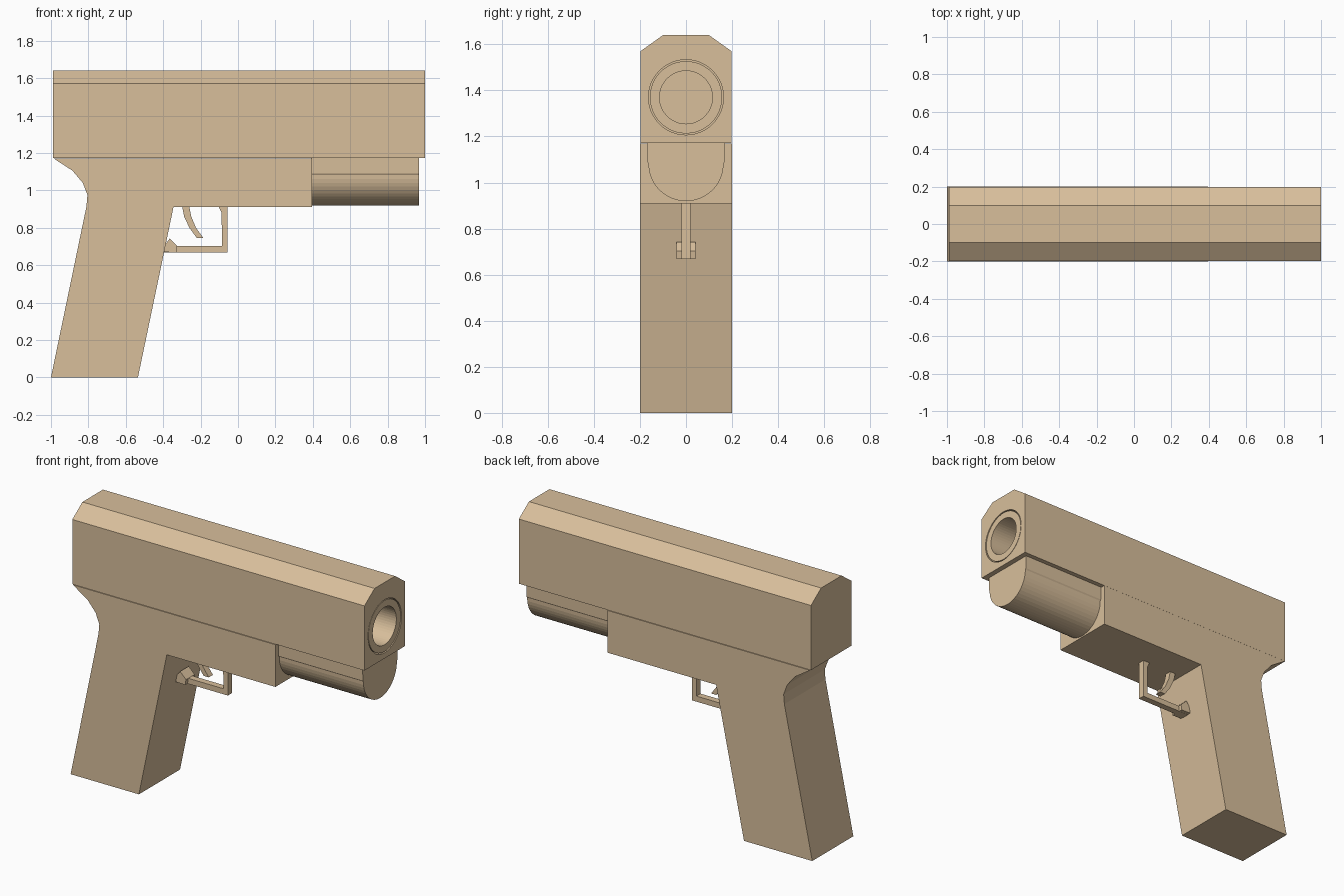
import bpy, bmesh, math
from mathutils import Vector

if "Cube" in bpy.data.objects:
    bpy.data.objects.remove(bpy.data.objects["Cube"])

tan = bpy.data.materials.new("tan")
tan.diffuse_color = (0.69, 0.52, 0.33, 1)
tan.use_nodes = True
tan.node_tree.nodes["Principled BSDF"].inputs["Base Color"].default_value = tan.diffuse_color


def extrude(name, pts, axis, a, b):
    """Closed prism: xz outline swept along y, or yz outline swept along x."""
    bm = bmesh.new()
    place = (lambda p: (p[0], a, p[1])) if axis == 'y' else (lambda p: (a, p[0], p[1]))
    face = bm.faces.new([bm.verts.new(place(p)) for p in pts])
    new = bmesh.ops.extrude_face_region(bm, geom=[face])["geom"]
    step = Vector((0, b - a, 0)) if axis == 'y' else Vector((b - a, 0, 0))
    bmesh.ops.translate(bm, vec=step, verts=[v for v in new if isinstance(v, bmesh.types.BMVert)])
    bmesh.ops.recalc_face_normals(bm, faces=bm.faces)
    mesh = bpy.data.meshes.new(name)
    bm.to_mesh(mesh)
    bm.free()
    obj = bpy.data.objects.new(name, mesh)
    mesh.materials.append(tan)
    bpy.context.collection.objects.link(obj)
    return obj


def arc(r, cz, start, end, n):
    angles = [math.radians(start + (end - start) * i / n) for i in range(n + 1)]
    return [(r * math.cos(t), cz + r * math.sin(t)) for t in angles]


def circle(r, n=48):
    return arc(r, 1.37, 0, 360, n)[:-1]


def cut(target, cutter):
    mod = target.modifiers.new("cut", 'BOOLEAN')
    mod.object = cutter
    mod.solver = 'EXACT'
    cutter.hide_render = True
    cutter.hide_viewport = True


# Upper slide with chamfered top and round muzzle opening
slide = extrude("slide", [(-.198, 1.172), (-.198, 1.57), (-.1, 1.64), (.1, 1.64),
                          (.198, 1.57), (.198, 1.172)], 'x', -.99, 1.0)
cut(slide, extrude("slide_cutter", circle(.163), 'x', 0.0, 1.1))

# Barrel tube sitting in the opening
barrel = extrude("barrel", circle(.157), 'x', -0.02, .998)
cut(barrel, extrude("bore_cutter", circle(.115), 'x', 0.05, 1.1))

# Frame and slanted grip in one outline
extrude("frame_and_grip", [(-1, 0), (-.535, 0), (-.345, .91), (.395, .91), (.395, 1.17),
                           (-.985, 1.17), (-.885, 1.105), (-.83, 1.04), (-.805, .975),
                           (-.81, .915)], 'y', -.2, .2)

# Rounded housing under the front of the slide
extrude("front_housing", [(-.17, 1.173), (-.168, 1.09)] + arc(.163, 1.082, 180, 360, 24)
        + [(.168, 1.09), (.17, 1.173)], 'x', .39, .968)

# Trigger guard: front post flared at the top, and lower bar
extrude("trigger_guard", [(-.42, .668), (-.055, .668), (-.055, .915), (-.105, .915),
                          (-.088, .88), (-.085, .702), (-.40, .702)], 'y', -.02, .02)

# Flared foot joining the guard to the grip
extrude("guard_foot", [(-.41, .67), (-.33, .668), (-.325, .702), (-.365, .742),
                       (-.39, .71)], 'y', -.042, .042)

# Curved trigger
extrude("trigger", [(-.30, .92), (-.288, .86), (-.26, .80), (-.22, .745), (-.185, .745),
                    (-.225, .80), (-.25, .86), (-.262, .92)], 'y', -.02, .02)
